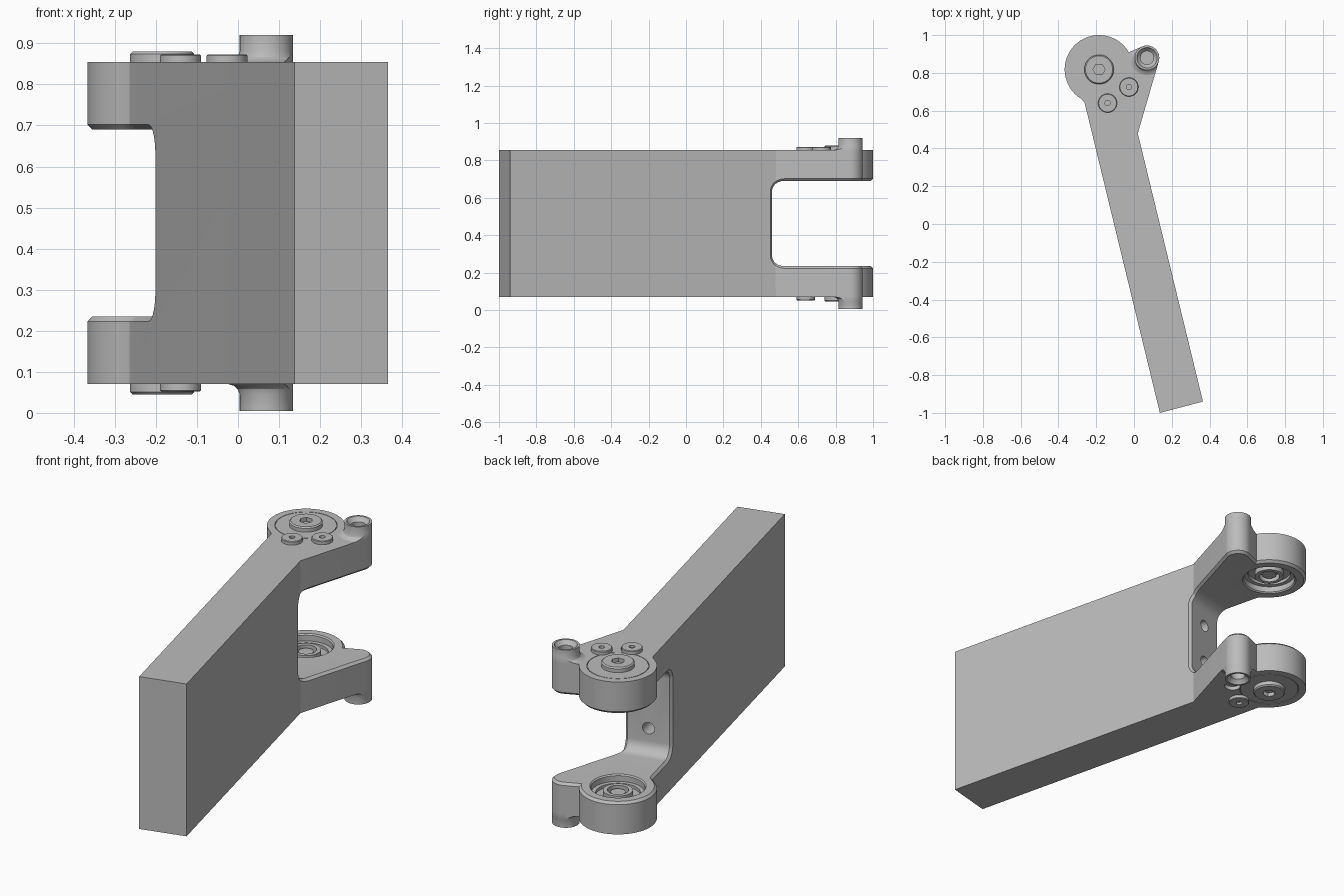
import bpy, bmesh, math
from mathutils import Vector, Matrix

if "Cube" in bpy.data.objects:
    bpy.data.objects.remove(bpy.data.objects["Cube"], do_unlink=True)

grey = bpy.data.materials.new("plain grey")
grey.use_nodes = True
grey.diffuse_color = (0.5, 0.5, 0.5, 1)
grey.node_tree.nodes["Principled BSDF"].inputs["Base Color"].default_value = (0.5, 0.5, 0.5, 1)

Z0, Z1 = 0.07, 0.855            # outer faces of the body
GAP0, GAP1 = 0.235, 0.69        # fork opening
PIVOT, PIVOT_R = Vector((-0.185, 0.818)), 0.182
BOSS, BOSS_R = Vector((0.069, 0.88)), 0.065
ALONG = Vector((-0.2395, 0.971, 0)).normalized()
ACROSS = Vector((ALONG.y, -ALONG.x, 0))
WALL = Vector((-0.09, 0.434, 0))


def finish(bm, name):
    bmesh.ops.recalc_face_normals(bm, faces=bm.faces[:])
    mesh = bpy.data.meshes.new(name)
    bm.to_mesh(mesh)
    bm.free()
    mesh.materials.append(grey)
    ob = bpy.data.objects.new(name, mesh)
    bpy.context.collection.objects.link(ob)
    return ob


def prism(name, points, direction):
    bm = bmesh.new()
    face = bm.faces.new([bm.verts.new(p) for p in points])
    ext = bmesh.ops.extrude_face_region(bm, geom=[face])
    moved = [g for g in ext["geom"] if isinstance(g, bmesh.types.BMVert)]
    bmesh.ops.translate(bm, verts=moved, vec=direction)
    return finish(bm, name)


def lathe(name, profile, centre, z, sign=1, segs=48, ring=False):
    """Revolve (radius, height) points about a vertical axis."""
    bm = bmesh.new()
    vs = [bm.verts.new((r, 0, h * sign)) for r, h in profile]
    pairs = list(zip(vs, vs[1:])) + ([(vs[-1], vs[0])] if ring else [])
    edges = [bm.edges.new(p) for p in pairs]
    bmesh.ops.spin(bm, geom=vs + edges, cent=(0, 0, 0), axis=(0, 0, 1),
                   angle=math.tau, steps=segs)
    bmesh.ops.remove_doubles(bm, verts=bm.verts[:], dist=1e-5)
    bmesh.ops.translate(bm, verts=bm.verts[:], vec=(centre[0], centre[1], z))
    return finish(bm, name)


def boolean(ob, cutter, operation="DIFFERENCE"):
    cutter.hide_render = True
    mod = ob.modifiers.new("cut", "BOOLEAN")
    mod.object, mod.operation, mod.solver = cutter, operation, "EXACT"
    bpy.context.view_layer.objects.active = ob
    bpy.ops.object.modifier_apply(modifier=mod.name)
    bpy.data.objects.remove(cutter, do_unlink=True)


def arc(centre, r, a0, a1, n):
    angles = [math.radians(a0 + (a1 - a0) * i / n) for i in range(n + 1)]
    return [(centre[0] + r * math.cos(a), centre[1] + r * math.sin(a)) for a in angles]


# Plan outline: long bar, round pivot end, small boss lug
outline = [(0.137, -1), (-0.258, 0.628), (-0.264, 0.648)]
outline += arc(PIVOT, PIVOT_R, 238, 30, 48)
outline += arc(BOSS, BOSS_R, 113, -16, 16)
outline += [(0.02, 0.48), (0.365, -0.94)]


def outline_prism(name, low, high):
    return prism(name, [(x, y, low) for x, y in outline], (0, 0, high - low))


body = outline_prism("hinge_arm", Z0, Z1)

# Fork opening with rounded inner corners
f = 0.06
gap = [(1, GAP0), (1, GAP1)]
gap += arc((f, GAP1 - f), f, 90, 180, 7) + arc((f, GAP0 + f), f, 180, 270, 7)
boolean(body, prism("gap_cutter",
                    [WALL + ALONG * u - ACROSS + Vector((0, 0, z)) for u, z in gap],
                    ACROSS * 2))

# Chamfer round the rim of the opening
bm = bmesh.new()
bm.from_mesh(body.data)
bm.normal_update()


def in_gap(face):
    c = face.calc_center_median()
    return (abs(face.normal.dot(ACROSS)) < 0.01 and (c - WALL).dot(ALONG) > -0.01
            and GAP0 - 0.005 < c.z < GAP1 + 0.005)


inner = {face for face in bm.faces if in_gap(face)}
rim = [e for e in bm.edges if len([x for x in e.link_faces if x in inner]) == 1]
bmesh.ops.bevel(bm, geom=rim, offset=0.012, segments=1, affect="EDGES", clamp_overlap=False)
bm.to_mesh(body.data)
bm.free()

# Bearing pockets inside each fork arm, and the seam ring outside
pocket = [(0, -0.02), (0.132, -0.02), (0.132, 0.0), (0.126, 0.006), (0.126, 0.035),
          (0.105, 0.035), (0.105, 0.05), (0.07, 0.05), (0.07, 0.02), (0.05, 0.02),
          (0.05, 0.05), (0.035, 0.05), (0.035, 0.03), (0, 0.03)]
seam = [(0.143, -0.01), (0.146, -0.01), (0.146, 0.006), (0.143, 0.006)]
for z_in, z_out, s in ((GAP1, Z1, 1), (GAP0, Z0, -1)):
    boolean(body, lathe("pocket_cutter", pocket, PIVOT, z_in, s))
    boolean(body, lathe("seam_cutter", seam, PIVOT, z_out, -s, ring=True))

# Two holes in the wall of the opening
for z in (0.36, 0.565):
    hole = lathe("hole_cutter", [(0, -0.1), (0.03, -0.1), (0.03, 0.1), (0, 0.1)], (0, 0), 0, segs=24)
    turn = Vector((0, 0, 1)).rotation_difference(ALONG).to_matrix().to_4x4()
    hole.data.transform(Matrix.Translation(WALL + Vector((0, 0, z))) @ turn)
    boolean(body, hole)

# Screw recess on the underside
boolean(body, lathe("recess_cutter", [(0, -0.02), (0.04, -0.02), (0.04, 0.02), (0, 0.02)],
                    (-0.027, 0.725), Z0, segs=32))

parts = [body]
boss = [(0, -0.01), (0.092, -0.01), (0.092, 0), (0.079, 0.004), (0.07, 0.012), (0.0648, 0.025),
        (0.0648, 0.065), (0.054, 0.065), (0.05, 0.058), (0.035, 0.045), (0.035, 0.01), (0, 0.01)]
cap = [(0, -0.01), (0.078, -0.01), (0.078, 0.019), (0.072, 0.025), (0, 0.025)]
screw = [(0, -0.01), (0.05, -0.01), (0.05, 0.015), (0.047, 0.018), (0.014, 0.018),
         (0.014, 0.006), (0, 0.006)]

for side, z, s in (("top", Z1, 1), ("bottom", Z0, -1)):
    # Hollow boss, its base fillet trimmed to the outline
    post = lathe(side + "_boss", boss, BOSS, z, s)
    boolean(post, outline_prism("trim_cutter", -0.2, 1.2), "INTERSECT")
    # Pivot cap with a hexagonal socket
    pivot = lathe(side + "_pivot_cap", cap, PIVOT, z, s)
    boolean(pivot, lathe("socket_cutter", [(0, 0.005), (0.032, 0.005), (0.032, 0.04), (0, 0.04)],
                         PIVOT, z, s, segs=6))
    parts += [post, pivot, lathe(side + "_outer_screw", screw, (-0.14, 0.64), z, s, 32)]
parts.append(lathe("top_inner_screw", screw, (-0.027, 0.725), Z1, 1, 32))

# Smooth shading with sharp edges kept
bpy.ops.object.select_all(action="DESELECT")
for ob in parts:
    ob.select_set(True)
bpy.context.view_layer.objects.active = body
bpy.ops.object.shade_smooth_by_angle(angle=math.radians(25))
